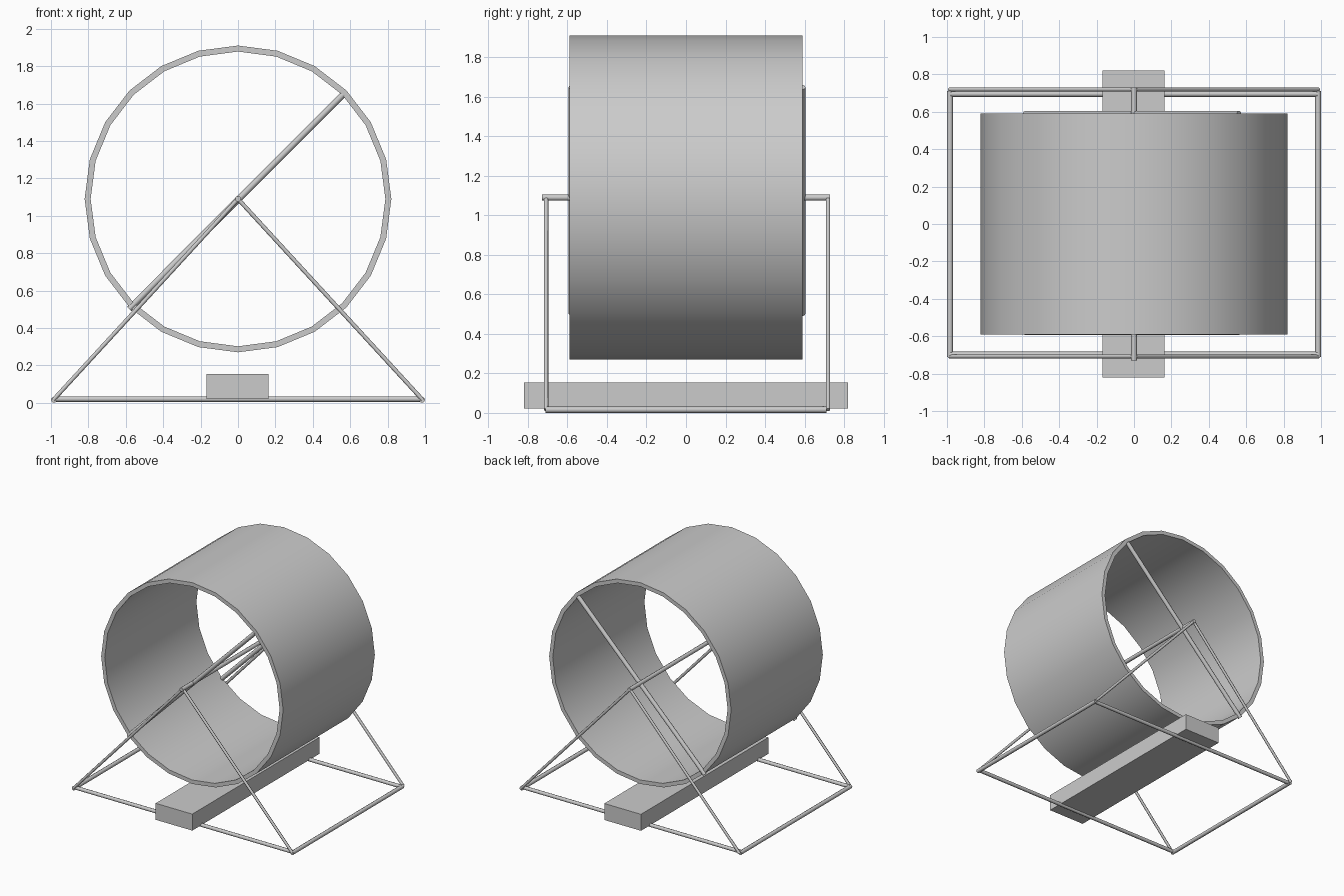
import bpy, math
from mathutils import Vector

if "Cube" in bpy.data.objects:
    bpy.data.objects.remove(bpy.data.objects["Cube"])

HUB_Z, R_OUT, R_IN, HALF = 1.09, 0.82, 0.788, 0.59


def finish(obj, name):
    obj.name = name
    bpy.ops.object.shade_smooth_by_angle(angle=math.radians(50))
    return obj


def rod(name, a, b, r, sides=8):
    """Round rod between two points."""
    a, b = Vector(a), Vector(b)
    d = b - a
    bpy.ops.mesh.primitive_cylinder_add(vertices=sides, radius=r, depth=d.length,
                                        location=(a + b) / 2)
    o = bpy.context.object
    o.rotation_euler = d.to_track_quat('Z', 'Y').to_euler()
    return finish(o, name)


# Open drum: 24-sided ring with thick walls
N = 24
verts, faces = [], []
for i in range(N):
    t = 2 * math.pi * i / N
    for r, y in ((R_OUT, -HALF), (R_OUT, HALF), (R_IN, HALF), (R_IN, -HALF)):
        verts.append((r * math.cos(t), y, HUB_Z + r * math.sin(t)))
for i in range(N):
    j = (i + 1) % N
    for k in range(4):
        m = (k + 1) % 4
        faces.append((4 * i + k, 4 * i + m, 4 * j + m, 4 * j + k))
mesh = bpy.data.meshes.new("drum")
mesh.from_pydata(verts, [], faces)
drum = bpy.data.objects.new("drum", mesh)
bpy.context.collection.objects.link(drum)
bpy.context.view_layer.objects.active = drum
drum.select_set(True)
finish(drum, "drum")

# Axle through the drum
rod("axle", (0, -0.73, HUB_Z), (0, 0.73, HUB_Z), 0.016)

# Diagonal spokes, legs and base bars for each end
for end, spoke_y, leg_y, base_y in (("front", -0.577, -0.708, -0.698),
                                    ("rear", 0.588, 0.719, 0.695)):
    rod(end + "_spoke", (-0.582, spoke_y, 0.502), (0.562, spoke_y, 1.648), 0.017)
    rod(end + "_base_bar", (-0.985, base_y, 0.02), (0.985, base_y, 0.02), 0.015)
    for side, s in (("left", -1), ("right", 1)):
        rod(f"{end}_{side}_leg", (s * 0.987, leg_y, 0.016), (0, leg_y, HUB_Z), 0.011)

# Side bars of the base
for side, s in (("left", -1), ("right", 1)):
    rod(side + "_base_bar", (s * 0.984, -0.712, 0.016), (s * 0.984, 0.712, 0.016), 0.016)

# Block under the drum
bpy.ops.mesh.primitive_cube_add(size=1, location=(-0.003, 0, 0.088))
block = bpy.context.object
block.name = "base_block"
block.scale = (0.33, 1.64, 0.134)
